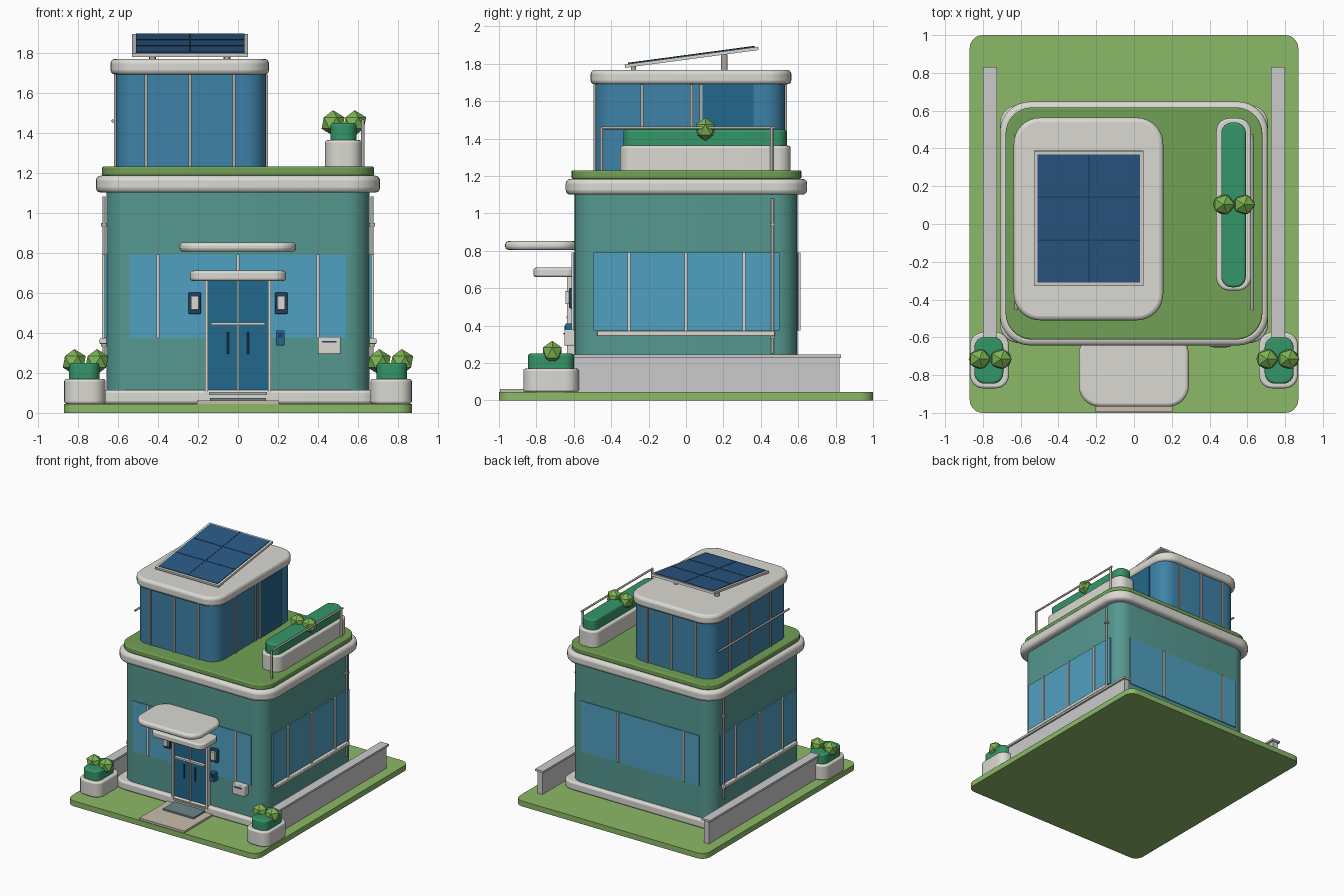
import bpy, math
from mathutils import Matrix

if "Cube" in bpy.data.objects:
    bpy.data.objects.remove(bpy.data.objects["Cube"])

MATS = {}


def mat(name, rgb):
    m = bpy.data.materials.new(name)
    m.diffuse_color = [((c / 255 + 0.055) / 1.055) ** 2.4 for c in rgb] + [1]
    m.use_nodes = True
    m.node_tree.nodes["Principled BSDF"].inputs["Base Color"].default_value = m.diffuse_color
    MATS[name] = m


for n, c in dict(lawn=(140, 186, 104), roof_green=(114, 160, 86), teal=(86, 152, 144),
                 glass=(80, 160, 192), dark_glass=(62, 130, 168), door_blue=(34, 104, 140),
                 white=(218, 217, 210), stone=(196, 198, 196), hedge=(52, 150, 104),
                 leaf=(124, 180, 82), solar=(42, 88, 132), navy=(32, 66, 98),
                 path=(200, 190, 172), mat_grey=(110, 132, 138), metal=(176, 174, 168)).items():
    mat(n, c)


def finish(ob, color, bevel=0, smooth=True):
    if color:
        ob.data.materials.append(MATS[color])
    if bevel:
        b = ob.modifiers.new("soft_edges", 'BEVEL')
        b.width, b.segments, b.limit_method = bevel, 3, 'ANGLE'
        b.angle_limit = math.radians(50)
    if smooth:
        bpy.ops.object.select_all(action='DESELECT')
        ob.select_set(True)
        bpy.context.view_layer.objects.active = ob
        bpy.ops.object.shade_smooth_by_angle(angle=math.radians(35))
    return ob


def slab(name, x0, x1, y0, y1, z0, z1, r=0.0, color=None, bevel=0, seg=8):
    """Extruded rectangle with rounded plan corners."""
    pts = []
    for cx, cy, a in ((x1 - r, y1 - r, 0), (x0 + r, y1 - r, 90), (x0 + r, y0 + r, 180), (x1 - r, y0 + r, 270)):
        for i in range(seg + 1 if r else 1):
            t = math.radians(a + 90 * i / seg)
            pts.append((cx + r * math.cos(t), cy + r * math.sin(t)))
    n = len(pts)
    verts = [(x, y, z) for z in (z0, z1) for x, y in pts]
    faces = [tuple(range(n - 1, -1, -1)), tuple(range(n, 2 * n))]
    faces += [(i, (i + 1) % n, n + (i + 1) % n, n + i) for i in range(n)]
    me = bpy.data.meshes.new(name)
    me.from_pydata(verts, [], faces)
    ob = bpy.data.objects.new(name, me)
    bpy.context.collection.objects.link(ob)
    return finish(ob, color, bevel, bool(r or bevel))


def rod(name, p, axis, length, r, color="metal"):
    rot = {'x': (0, math.pi / 2, 0), 'y': (math.pi / 2, 0, 0), 'z': (0, 0, 0)}[axis]
    bpy.ops.mesh.primitive_cylinder_add(vertices=12, radius=r, depth=length, location=p, rotation=rot)
    ob = bpy.context.object
    ob.name = name
    return finish(ob, color)


def bush(name, x, y, z):
    bpy.ops.mesh.primitive_ico_sphere_add(subdivisions=1, radius=0.064, location=(x, y, z))
    ob = bpy.context.object
    ob.name = name
    ob.scale = (1, 0.92, 1)
    finish(ob, "leaf", smooth=False)


def side(s, a, b):
    return (a, b) if s > 0 else (-b, -a)


# Ground
slab("lawn", -.87, .87, -1, 1, 0, .045, .07, "lawn")
slab("front_path", -.205, .205, -.995, -.6, .045, .062, 0, "path")
slab("door_mat", -.14, .14, -.78, -.63, .062, .075, 0, "mat_grey")

# Main storey
slab("plinth", -.71, .71, -.63, .63, .045, .115, .1, "white", .015)
slab("main_walls", -.657, .657, -.595, .595, .115, 1.1, .118, "teal")
slab("roof_slab", -.71, .71, -.643, .648, 1.1, 1.185, .16, "white", .025)
slab("roof_lawn", -.68, .68, -.612, .617, 1.185, 1.23, .14, "roof_green", .008)

# Windows with mullions
slab("front_window", -.54, .54, -.602, -.58, .375, .79, 0, "glass")
slab("back_window", -.54, .54, .58, .602, .375, .79, 0, "glass")
for x in (-.4, 0, .4):
    slab("front_mullion", x - .008, x + .008, -.612, -.59, .375, .79, 0, "white")
for x in (-.4, .2):
    slab("back_mullion", x - .008, x + .008, .59, .612, .375, .79, 0, "white")
for s in (-1, 1):
    slab("side_window", *side(s, .64, .668), -.495, .5, .375, .79, 0, "glass")
    slab("side_sill", *side(s, .64, .692), -.475, .475, .345, .372, 0, "white", .005)
    for y in (-.305, 0, .31):
        slab("side_mullion", *side(s, .65, .679), y - .009, y + .009, .37, .79, 0, "white")
    rod("drain_pipe", (s * .67, .463, .665), 'z', .83, .008)
    for z in (.34, .94):
        slab("pipe_clamp", *side(s, .65, .685), .45, .476, z - .008, z + .008, 0, "metal")

# Entrance
slab("door_panel", -.15, .15, -.615, -.59, .1, .66, 0, "door_blue")
for x in (-.157, .157):
    slab("door_jamb", x - .008, x + .008, -.635, -.59, .09, .665, 0, "white")
slab("door_centre_bar", -.005, .005, -.625, -.6, .11, .66, 0, "white")
slab("door_push_bar", -.135, .135, -.64, -.61, .438, .452, 0, "white")
slab("door_threshold", -.145, .145, -.64, -.59, .09, .105, 0, "metal")
for x in (-.05, .05):
    rod("door_handle", (x, -.632, .35), 'z', .11, .006, "navy")
slab("small_canopy", -.24, .24, -.815, -.58, .66, .71, .06, "white", .012)
slab("large_canopy", -.292, .29, -.967, -.58, .805, .852, .11, "white", .018)
for x in (-.216, .216):
    slab("lamp_frame", x - .031, x + .031, -.625, -.59, .493, .602, 0, "navy", .006)
    slab("lamp_face", x - .02, x + .02, -.645, -.62, .515, .585, 0, "white", .004)
slab("intercom", .19, .232, -.645, -.59, .337, .412, 0, "door_blue", .005)
slab("intercom_screen", .2, .222, -.65, -.64, .375, .4, 0, "navy")
slab("letter_box", .4, .513, -.65, -.59, .293, .38, 0, "white", .006)
slab("letter_slot", .42, .493, -.654, -.645, .352, .36, 0, "navy")

# Garden walls and front planters
for s in (-1, 1):
    slab("garden_wall", *side(s, .74, .785), -.6, .82, .045, .228, 0, "stone")
    slab("garden_wall_cap", *side(s, .725, .8), -.6, .83, .228, .245, 0, "stone")
    slab("planter", *side(s, .662, .868), -.87, -.573, .045, .17, .07, "white", .012)
    slab("planter_hedge", *side(s, .692, .845), -.845, -.598, .16, .25, .055, "hedge", .012)
    bush("planter_bush", s * .705, -.715, .255)
    bush("planter_bush", s * .818, -.715, .255)

# Roof planter and rails
slab("roof_planter", .435, .62, -.352, .56, 1.22, 1.362, .07, "white", .012)
slab("roof_hedge", .462, .592, -.335, .537, 1.35, 1.448, .055, "hedge", .012)
for x in (.475, .583):
    bush("roof_bush", x, .103, 1.448)
for s in (-1, 1):
    rod("roof_rail", (s * .624, .01, 1.458), 'y', .93, .008)
for y in (-.452, .458):
    rod("rail_post", (.624, y, 1.345), 'z', .235, .009)

# Penthouse
slab("penthouse_glass", -.61, .14, -.485, .53, 1.22, 1.7, .11, "dark_glass")
slab("penthouse_roof", -.637, .155, -.51, .563, 1.69, 1.768, .14, "white", .022)
for x in (-.46, -.24, -.02):
    for y in (-.487, .532):
        slab("penthouse_mullion", x - .008, x + .008, y - .008, y + .008, 1.23, 1.69, 0, "metal")
for y in (-.235, .03, .3):
    slab("penthouse_mullion", -.619, -.602, y - .008, y + .008, 1.23, 1.69, 0, "metal")
for y in (-.235, .03, .08):
    slab("penthouse_mullion", .132, .149, y - .008, y + .008, 1.23, 1.69, 0, "metal")
slab("penthouse_door", .13, .146, .088, .36, 1.23, 1.69, 0, "door_blue")

# Tilted solar panel, built flat then tipped
parts = [slab("solar_frame", -.53, .05, -.36, .36, -.01, .008, 0, "white"),
         slab("solar_cells", -.51, .032, -.342, .342, .004, .013, 0, "solar"),
         slab("solar_seam", -.244, -.236, -.342, .342, .01, .015, 0, "navy")]
for y in (-.114, .114):
    parts.append(slab("solar_seam", -.51, .032, y - .004, y + .004, .01, .015, 0, "navy"))
for p in parts:
    p.matrix_world = Matrix.Translation((0, .03, 1.836)) @ Matrix.Rotation(math.radians(7.6), 4, 'X')
for x in (-.427, -.055):
    rod("solar_post", (x, .205, 1.805), 'z', .09, .018)
    rod("solar_foot", (x, -.28, 1.775), 'z', .03, .014)
